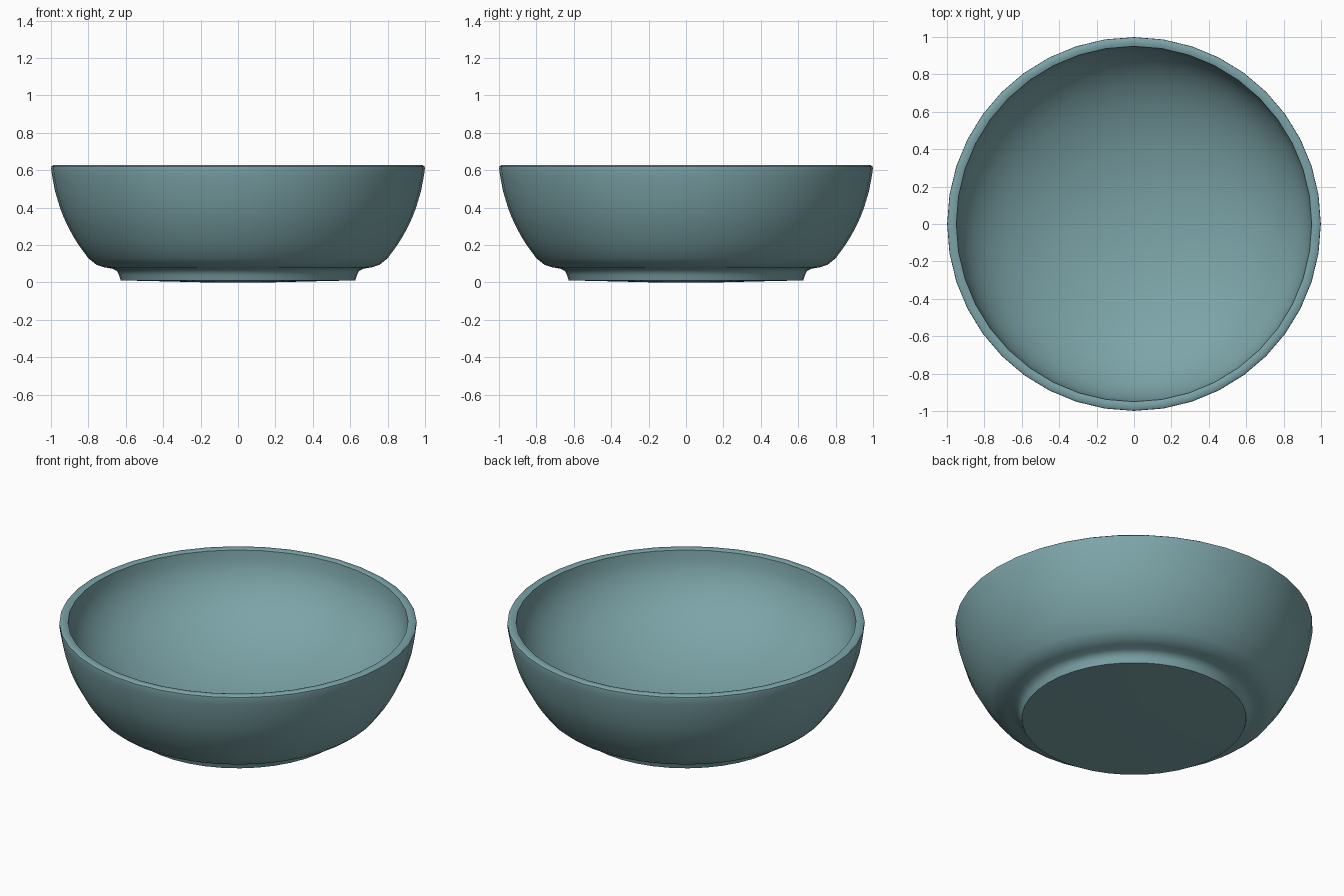
import bpy, bmesh, math

if "Cube" in bpy.data.objects:
    bpy.data.objects.remove(bpy.data.objects["Cube"])

SEGMENTS = 40
RIM_R, RIM_Z, DEPTH = 0.95, 0.622, 0.53

# Half-section (radius, height): underside, foot, outer wall, rounded rim
profile = [
    (0, 0), (0.20, 0.001), (0.40, 0.006), (0.627, 0.011), (0.63, 0.02),
    (0.637, 0.042), (0.648, 0.062), (0.672, 0.074), (0.715, 0.081),
    (0.757, 0.095), (0.80, 0.129), (0.852, 0.20), (0.88, 0.245),
    (0.91, 0.30), (0.933, 0.35), (0.952, 0.40), (0.979, 0.49),
    (0.994, 0.57), (0.999, 0.607), (0.998, 0.62), (0.988, 0.627),
    (0.965, 0.627),
]
# Inside: elliptical hollow from the rim down to the centre
STEPS = 14
for i in range(STEPS + 1):
    a = math.pi / 2 * i / STEPS
    profile.append((RIM_R * math.cos(a), RIM_Z - DEPTH * math.sin(a)))

# Lathe the section around z
bm = bmesh.new()
verts = [bm.verts.new((r, 0, z)) for r, z in profile]
edges = [bm.edges.new(pair) for pair in zip(verts, verts[1:])]
bmesh.ops.spin(bm, geom=verts + edges, cent=(0, 0, 0), axis=(0, 0, 1),
               angle=math.tau, steps=SEGMENTS, use_merge=False)
bmesh.ops.remove_doubles(bm, verts=bm.verts, dist=0.0005)
bmesh.ops.recalc_face_normals(bm, faces=bm.faces)

mesh = bpy.data.meshes.new("bowl")
bm.to_mesh(mesh)
bm.free()
bowl = bpy.data.objects.new("bowl", mesh)
bpy.context.collection.objects.link(bowl)

# Teal glaze
glaze = bpy.data.materials.new("teal_glaze")
glaze.diffuse_color = (0.20, 0.37, 0.39, 1)
glaze.use_nodes = True
glaze.node_tree.nodes["Principled BSDF"].inputs["Base Color"].default_value = glaze.diffuse_color
mesh.materials.append(glaze)

# Smooth walls with crisp inner rim and foot edges
bpy.context.view_layer.objects.active = bowl
bowl.select_set(True)
bpy.ops.object.shade_smooth_by_angle(angle=math.radians(50))
